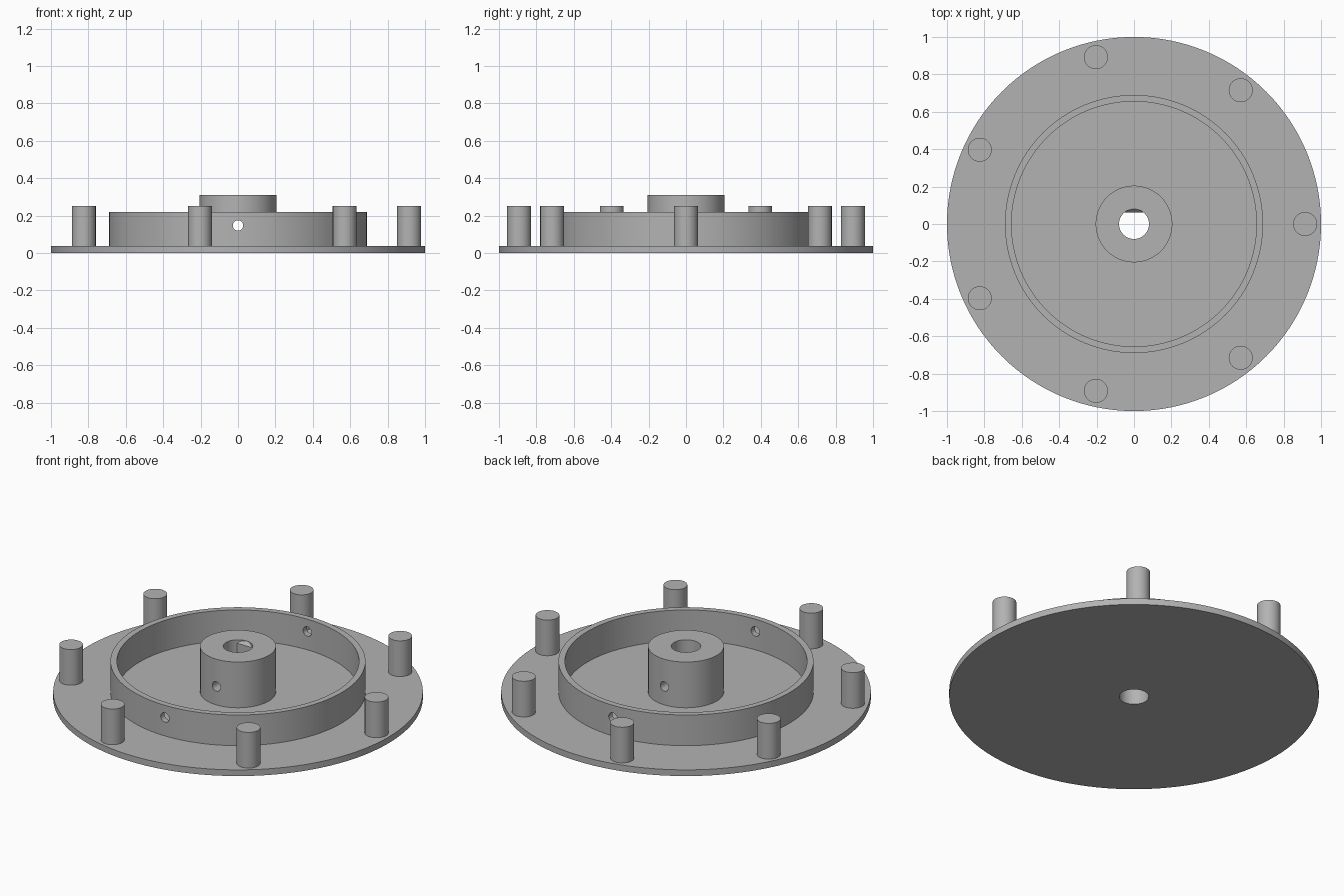
import bpy, bmesh, math

if "Cube" in bpy.data.objects:
    bpy.data.objects.remove(bpy.data.objects["Cube"])

GREY = (0.45, 0.45, 0.45, 1)
grey = bpy.data.materials.new("plain grey")
grey.use_nodes = True
grey.diffuse_color = GREY
grey.node_tree.nodes["Principled BSDF"].inputs["Base Color"].default_value = GREY

PLATE_TOP = 0.037
HUB_TOP = 0.31
BORE = 0.08
FLAT_Y = 0.062
SCREW_Z = 0.147


def cylinder(name, radius, z0, z1, x=0, y=0, sides=128):
    bpy.ops.mesh.primitive_cylinder_add(vertices=sides, radius=radius, depth=z1 - z0,
                                        location=(x, y, (z0 + z1) / 2))
    ob = bpy.context.object
    ob.name = name
    ob.data.materials.append(grey)
    return ob


def cut(target, cutter):
    """Subtract the cutter from the target, then discard the cutter."""
    cutter.hide_render = True
    mod = target.modifiers.new("cut", 'BOOLEAN')
    mod.operation = 'DIFFERENCE'
    mod.solver = 'EXACT'
    mod.object = cutter
    bpy.ops.object.select_all(action='DESELECT')
    target.select_set(True)
    bpy.context.view_layer.objects.active = target
    bpy.ops.object.modifier_apply(modifier=mod.name)
    bpy.data.objects.remove(cutter)


def screw_cutter():
    """Long rod along y for the set screw holes."""
    rod = cylinder("screw_cutter", 0.028, -1, 1, sides=32)
    rod.location.z = SCREW_Z
    rod.rotation_euler.x = math.pi / 2
    return rod


def key_block():
    """Prism along x that leaves a flat in the bore, with a sloped lead-in."""
    profile = [(FLAT_Y, PLATE_TOP), (FLAT_Y, HUB_TOP - 0.02), (BORE, HUB_TOP - 0.001),
               (0.12, HUB_TOP - 0.001), (0.12, PLATE_TOP)]
    bm = bmesh.new()
    face = bm.faces.new([bm.verts.new((-0.1, y, z)) for y, z in profile])
    moved = bmesh.ops.extrude_face_region(bm, geom=[face])["geom"]
    bmesh.ops.translate(bm, vec=(0.2, 0, 0),
                        verts=[v for v in moved if isinstance(v, bmesh.types.BMVert)])
    bmesh.ops.recalc_face_normals(bm, faces=bm.faces)
    mesh = bpy.data.meshes.new("key_block")
    bm.to_mesh(mesh)
    bm.free()
    ob = bpy.data.objects.new("key_block", mesh)
    bpy.context.collection.objects.link(ob)
    return ob


# Base plate with a round centre hole
plate = cylinder("base_plate", 1, 0, PLATE_TOP)
cut(plate, cylinder("plate_bore", BORE, -0.1, 0.2, sides=64))

# Raised ring with cross holes front and back
ring = cylinder("ring_wall", 0.69, PLATE_TOP, 0.22)
cut(ring, cylinder("ring_inside", 0.655, 0, 0.4))
cut(ring, screw_cutter())

# Hub with a flatted bore and cross holes
hub = cylinder("hub", 0.205, PLATE_TOP, HUB_TOP, sides=96)
bore = cylinder("hub_bore", BORE, 0, 0.4, sides=64)
cut(bore, key_block())
cut(hub, bore)
cut(hub, screw_cutter())

# Seven pins around the rim
pins = []
for i in range(7):
    a = math.tau * i / 7
    pins.append(cylinder(f"pin_{i + 1}", 0.064, PLATE_TOP, 0.25,
                         0.915 * math.cos(a), 0.915 * math.sin(a), 48))

# Smooth round walls, crisp rims
bpy.ops.object.select_all(action='DESELECT')
for ob in [plate, ring, hub] + pins:
    ob.select_set(True)
bpy.context.view_layer.objects.active = plate
bpy.ops.object.shade_smooth_by_angle(angle=math.radians(30))
